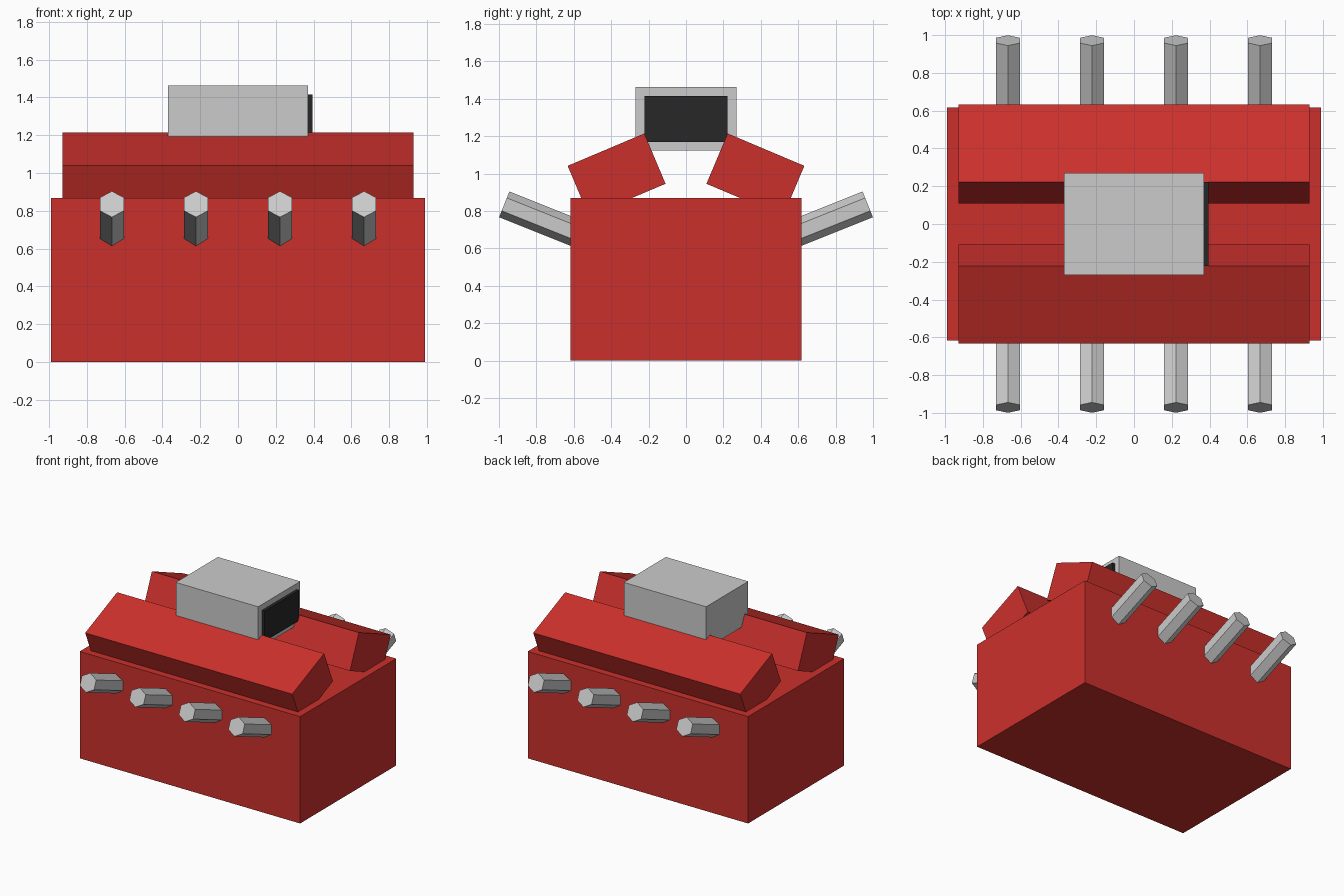
import bpy
from math import radians

if "Cube" in bpy.data.objects:
    bpy.data.objects.remove(bpy.data.objects["Cube"])


def material(name, color):
    mat = bpy.data.materials.new(name)
    mat.diffuse_color = color
    mat.use_nodes = True
    mat.node_tree.nodes["Principled BSDF"].inputs["Base Color"].default_value = mat.diffuse_color
    return mat


red = material("red", (0.6, 0.03, 0.025, 1))
black = material("black", (0.02, 0.02, 0.02, 1))


def box(name, center, size, mat=None, tilt=0):
    bpy.ops.mesh.primitive_cube_add(size=1, location=center, rotation=(tilt, 0, 0))
    obj = bpy.context.object
    obj.name = name
    obj.scale = size
    bpy.ops.object.transform_apply(location=False, rotation=False, scale=True)
    if mat:
        obj.data.materials.append(mat)
    return obj


# Main block
box("engine_block", (0, 0, 0.434), (1.98, 1.234, 0.868), red)

# Air intake with its dark opening on the +x end
box("air_intake", (0, 0, 1.292), (0.74, 0.54, 0.34))
box("intake_opening", (0.37, 0, 1.292), (0.05, 0.444, 0.246), black)

for side, label in ((-1, "front"), (1, "back")):
    # Tilted cylinder bank
    box(f"{label}_cylinder_bank", (0, side * 0.371, 0.993), (1.86, 0.445, 0.292),
        red, -side * radians(22.9))

    # Row of six-sided exhaust pipes pointing out and up
    for i in range(4):
        bpy.ops.mesh.primitive_cylinder_add(
            vertices=6, radius=0.074, depth=0.62,
            location=((i - 1.5) * 0.445, side * 0.684, 0.720),
            rotation=(-side * radians(68.2), 0, 0))
        bpy.context.object.name = f"{label}_exhaust_pipe_{i + 1}"
